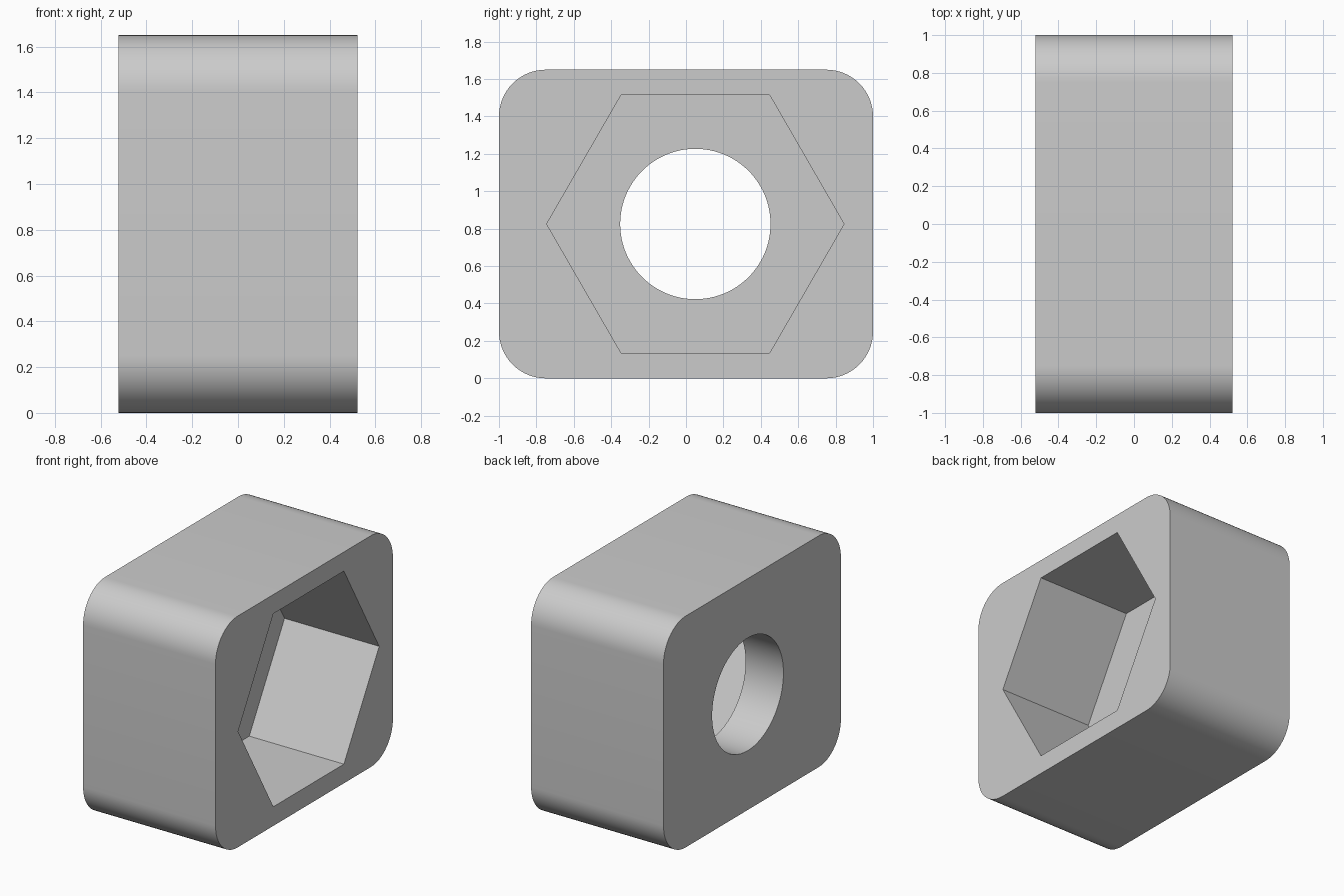
import bpy
import bmesh
from math import pi, cos, sin, radians
from mathutils import Vector

cube = bpy.data.objects.get("Cube")
if cube:
    bpy.data.objects.remove(cube, do_unlink=True)

HALF_X = 0.5225        # half the thickness of the block
HEIGHT = 1.65
CORNER = 0.25          # rounding of the four long edges
CENTRE = (0.05, HEIGHT / 2)
POCKET_FLOOR = HALF_X - 0.747

grey = bpy.data.materials.new("plain grey")
grey.use_nodes = True
colour = (0.6, 0.6, 0.6, 1)
grey.diffuse_color = colour
grey.node_tree.nodes["Principled BSDF"].inputs["Base Color"].default_value = colour


def ring(centre, radius, sides):
    """Regular polygon as (y, z) points."""
    return [(centre[0] + radius * cos(2 * pi * i / sides),
             centre[1] + radius * sin(2 * pi * i / sides)) for i in range(sides)]


def rounded_rectangle(half_y, height, radius, steps=16):
    """Rounded outline as (y, z) points, one quarter arc per corner."""
    points = []
    corners = [(1, 1), (-1, 1), (-1, -1), (1, -1)]
    for quarter, (sy, sz) in enumerate(corners):
        cy = sy * (half_y - radius)
        cz = height / 2 + sz * (height / 2 - radius)
        for i in range(steps + 1):
            a = (quarter + i / steps) * pi / 2
            points.append((cy + radius * cos(a), cz + radius * sin(a)))
    return points


def prism(name, outline, x0, x1):
    """Extrude a (y, z) outline along x."""
    bm = bmesh.new()
    face = bm.faces.new([bm.verts.new((x0, y, z)) for y, z in outline])
    extruded = bmesh.ops.extrude_face_region(bm, geom=[face])["geom"]
    moved = [v for v in extruded if isinstance(v, bmesh.types.BMVert)]
    bmesh.ops.translate(bm, verts=moved, vec=Vector((x1 - x0, 0, 0)))
    bmesh.ops.recalc_face_normals(bm, faces=bm.faces)
    mesh = bpy.data.meshes.new(name)
    bm.to_mesh(mesh)
    bm.free()
    mesh.materials.append(grey)
    obj = bpy.data.objects.new(name, mesh)
    bpy.context.collection.objects.link(obj)
    return obj


# Rounded block, hexagonal pocket open on +x, round hole through the floor
block = prism("block", rounded_rectangle(1, HEIGHT, CORNER), -HALF_X, HALF_X)
cutters = [
    prism("hex_pocket_cutter", ring(CENTRE, 0.795, 6), POCKET_FLOOR, HALF_X + 0.1),
    prism("bolt_hole_cutter", ring(CENTRE, 0.402, 96), -HALF_X - 0.1, HALF_X + 0.2),
]

bpy.ops.object.select_all(action='DESELECT')
bpy.context.view_layer.objects.active = block
block.select_set(True)
for cutter in cutters:
    cutter.hide_render = True
    cut = block.modifiers.new(cutter.name, 'BOOLEAN')
    cut.operation = 'DIFFERENCE'
    cut.solver = 'EXACT'
    cut.object = cutter
    bpy.ops.object.modifier_apply(modifier=cut.name)
for cutter in cutters:
    bpy.data.objects.remove(cutter, do_unlink=True)

# Smooth arcs and hole wall, crisp rims and hexagon edges
bpy.ops.object.shade_smooth_by_angle(angle=radians(30))
